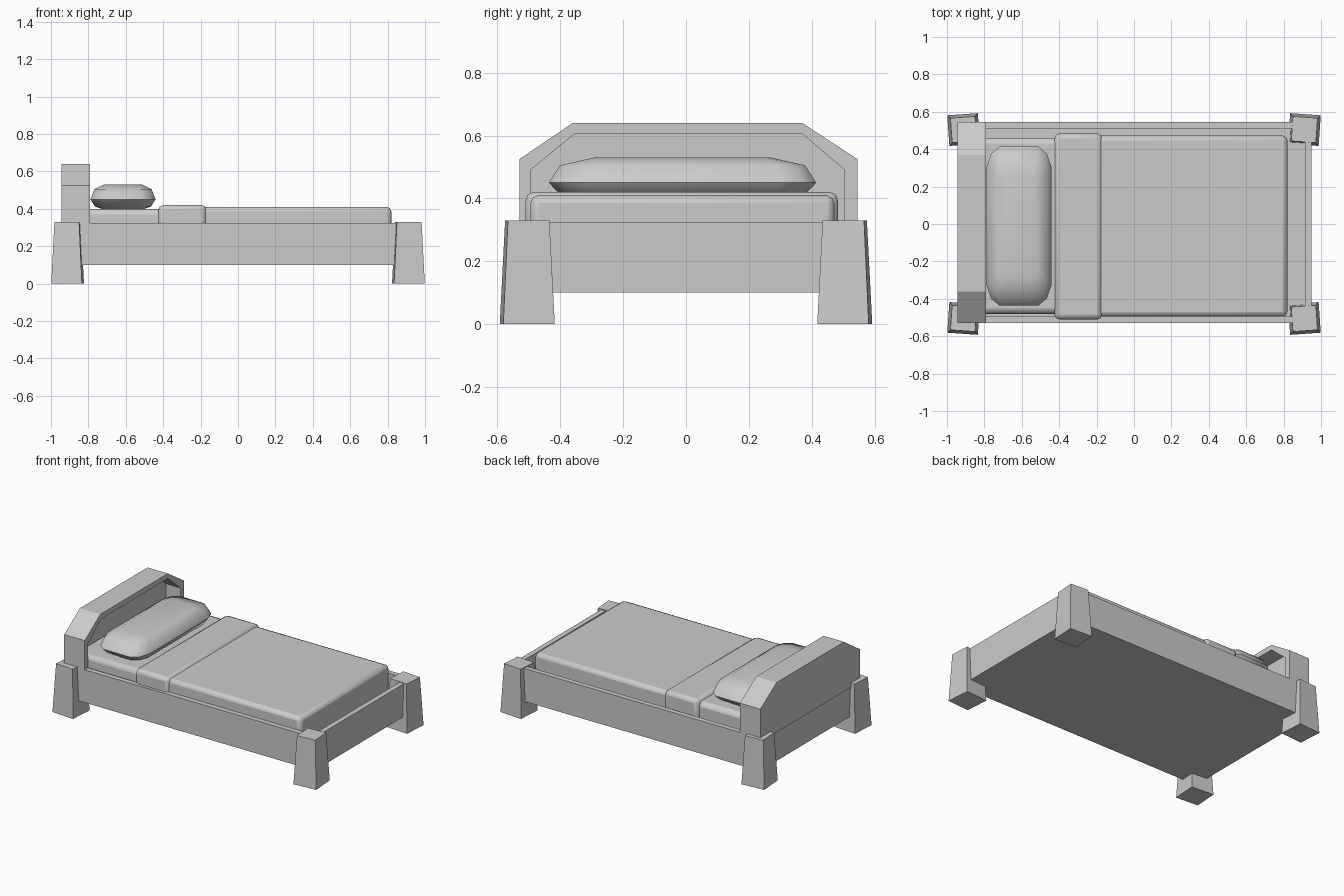
import bpy, bmesh, math

cube = bpy.data.objects.get("Cube")
if cube:
    bpy.data.objects.remove(cube)

grey = bpy.data.materials.new("plain grey")
grey.use_nodes = True
grey.diffuse_color = (0.6, 0.6, 0.6, 1)
grey.node_tree.nodes["Principled BSDF"].inputs["Base Color"].default_value = (0.6, 0.6, 0.6, 1)


def finish(name, bm, bevel=0, smooth=False):
    bmesh.ops.recalc_face_normals(bm, faces=bm.faces[:])
    mesh = bpy.data.meshes.new(name)
    bm.to_mesh(mesh)
    bm.free()
    mesh.materials.append(grey)
    obj = bpy.data.objects.new(name, mesh)
    bpy.context.collection.objects.link(obj)
    if bevel:
        mod = obj.modifiers.new("Bevel", 'BEVEL')
        mod.width, mod.segments = bevel, 2
    if smooth:
        bpy.ops.object.select_all(action='DESELECT')
        obj.select_set(True)
        bpy.context.view_layer.objects.active = obj
        bpy.ops.object.shade_smooth_by_angle(angle=math.radians(50))
    return obj


def loft(rings):
    """Skin closed rings of equal length and cap both ends."""
    bm = bmesh.new()
    loops = [[bm.verts.new(p) for p in ring] for ring in rings]
    for a, b in zip(loops, loops[1:]):
        for i in range(len(a)):
            j = (i + 1) % len(a)
            bm.faces.new((a[i], a[j], b[j], b[i]))
    bm.faces.new(loops[0])
    bm.faces.new(loops[-1])
    return bm


def rect(x0, x1, y0, y1, z):
    return [(x0, y0, z), (x1, y0, z), (x1, y1, z), (x0, y1, z)]


def block(name, x, y, z, bevel):
    return finish(name, loft([rect(*x, *y, h) for h in z]), bevel, True)


# Open tray frame: outside up, over the rim, down to the inner floor
outer = (-0.94, 0.95, -0.53, 0.545)
inner = (-0.90, 0.915, -0.495, 0.51)
finish("bed_frame", loft([rect(*outer, 0.10), rect(*outer, 0.325),
                          rect(*inner, 0.325), rect(*inner, 0.20)]))

# Headboard: outer outline, with a recessed panel facing the pillow
outline = [(-0.53, 0.30), (-0.53, 0.525), (-0.36, 0.64),
           (0.37, 0.64), (0.545, 0.525), (0.545, 0.30)]
recess = [(-0.495, 0.30), (-0.495, 0.49), (-0.355, 0.605),
          (0.37, 0.605), (0.505, 0.49), (0.505, 0.30)]
finish("headboard", loft([[(x, y, z) for y, z in shape] for x, shape in
                          ((-0.945, outline), (-0.79, outline),
                           (-0.79, recess), (-0.90, recess))]))

# Tapered legs, each turned slightly
for sx, end in ((1, "foot"), (-1, "head")):
    for sy, side in ((1, "back"), (-1, "front")):
        turn = math.radians(-4 * sx * sy)
        rings = []
        for z, half in ((0, 0.082), (0.33, 0.066)):
            radius = half * math.sqrt(2)
            rings.append([(sx * 0.911 + radius * math.cos(turn + a),
                           sy * 0.505 + radius * math.sin(turn + a), z)
                          for a in (math.pi * (k + 0.5) / 2 for k in range(4))])
        finish(f"{end}_{side}_leg", loft(rings))

# Bedding
block("mattress", (-0.90, 0.78), (-0.48, 0.46), (0.20, 0.40), 0.03)
block("blanket", (-0.40, 0.82), (-0.495, 0.472), (0.20, 0.41), 0.025)
block("blanket_fold", (-0.425, -0.17), (-0.51, 0.483), (0.21, 0.42), 0.025)


# Pillow: stacked outlines with clipped corners
def pillow_ring(z, hx, hy, cx, cy):
    quarter = [(hx, hy - cy), (hx - cx * 0.35, hy - cy * 0.35), (hx - cx, hy)]
    flip = quarter[::-1]
    pts = (quarter + [(-x, y) for x, y in flip]
           + [(-x, -y) for x, y in quarter] + [(x, -y) for x, y in flip])
    return [(x - 0.615, y - 0.011, z) for x, y in pts]


finish("pillow", loft([pillow_ring(0.395, 0.10, 0.28, 0.03, 0.04),
                       pillow_ring(0.412, 0.15, 0.39, 0.06, 0.09),
                       pillow_ring(0.45, 0.174, 0.425, 0.07, 0.11),
                       pillow_ring(0.505, 0.153, 0.39, 0.06, 0.09),
                       pillow_ring(0.53, 0.10, 0.28, 0.03, 0.04)]), 0, True)
